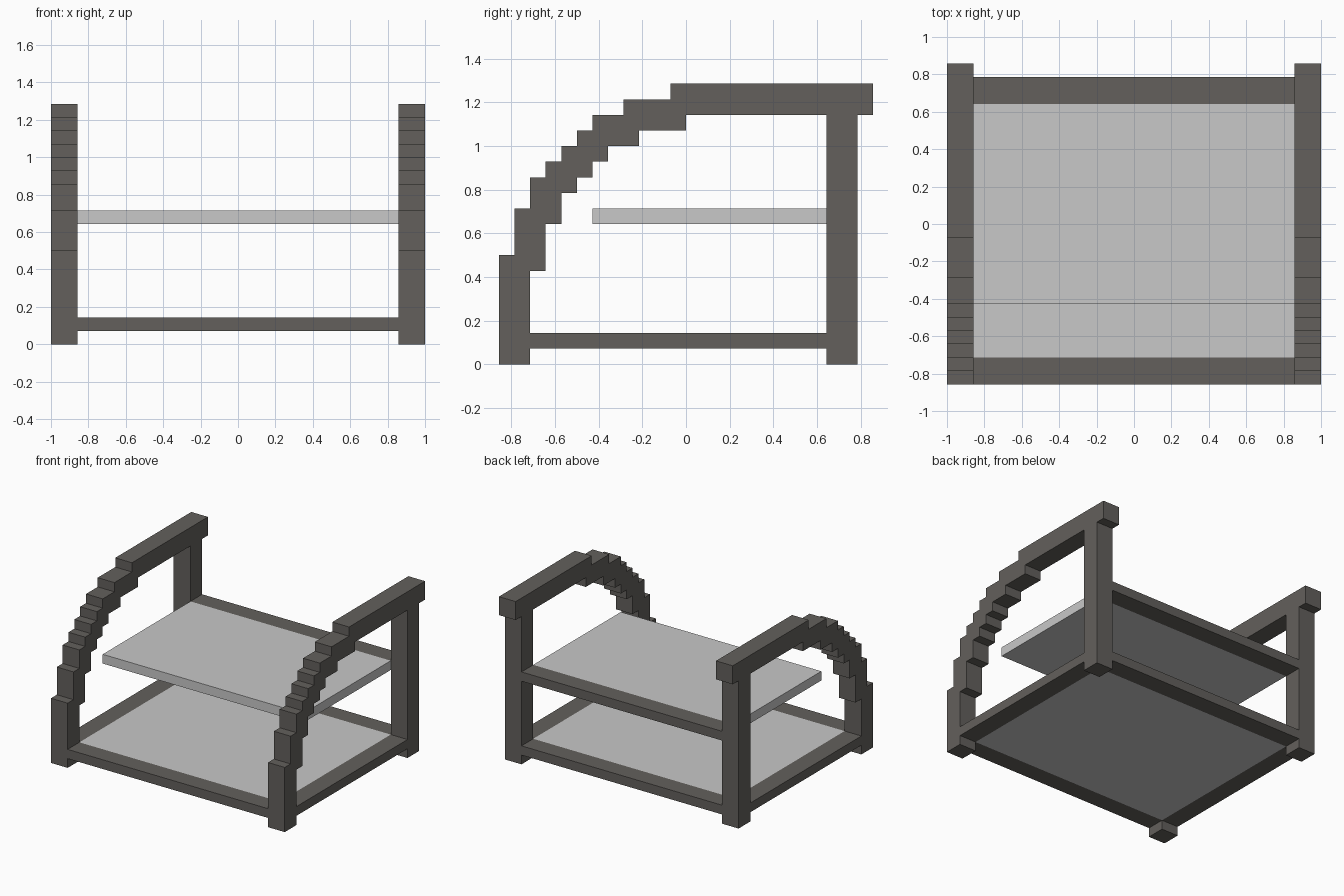
import bpy

if "Cube" in bpy.data.objects:
    bpy.data.objects.remove(bpy.data.objects["Cube"])

U = 1 / 14  # grid unit of the design


def material(name, rgb):
    m = bpy.data.materials.new(name)
    m.diffuse_color = (*rgb, 1)
    m.use_nodes = True
    m.node_tree.nodes["Principled BSDF"].inputs["Base Color"].default_value = m.diffuse_color
    return m


dark = material("dark frame grey", (0.125, 0.117, 0.107))
light = material("light panel grey", (0.577, 0.577, 0.577))


def make(name, verts, faces, mat):
    me = bpy.data.meshes.new(name)
    me.from_pydata([tuple(c * U for c in v) for v in verts], [], faces)
    me.materials.append(mat)
    ob = bpy.data.objects.new(name, me)
    bpy.context.collection.objects.link(ob)
    return ob


def prism(name, outline, x0, x1, mat):
    """Extrude a (y, z) outline, given counter-clockwise seen from +x."""
    n = len(outline)
    verts = [(x, y, z) for x in (x0, x1) for y, z in outline]
    faces = [tuple(reversed(range(n))), tuple(range(n, 2 * n))]
    faces += [(i, (i + 1) % n, n + (i + 1) % n, n + i) for i in range(n)]
    return make(name, verts, faces, mat)


def box(name, x, y, z, mat):
    return prism(name, [(y[0], z[0]), (y[1], z[0]), (y[1], z[1]), (y[0], z[1])], x[0], x[1], mat)


def stairs(steps, z):
    """Turn (y, next z) steps into stair corner points."""
    pts = []
    for y, znext in steps:
        pts += [(y, z), (y, znext)]
        z = znext
    return pts


# Stepped side frames: front leg curving into the armrest, plus the back leg
outer = stairs([(-12, 7), (-11, 10), (-10, 12), (-9, 13), (-8, 14), (-7, 15),
                (-6, 16), (-4, 17), (-1, 18)], 0)
inner = stairs([(-10, 6), (-9, 9), (-8, 11), (-7, 12), (-6, 13), (-5, 14),
                (-3, 15), (0, 16)], 0)
back = [(9, 16), (9, 0), (11, 0), (11, 16), (12, 16), (12, 18)]
outline = inner + back + outer[::-1]
for side, x0, x1 in (("left", -14, -12), ("right", 12, 14)):
    prism(side + "_side_frame", outline, x0, x1, dark)
    box(side + "_bottom_rail", (x0, x1), (-10, 9), (1, 2), dark)

# Cross rails
box("front_bottom_rail", (-12, 12), (-12, -10), (1, 2), dark)
box("back_bottom_rail", (-12, 12), (9, 11), (1, 2), dark)
box("back_shelf_rail", (-12, 12), (9, 11), (9, 10), dark)

# Panels
box("bottom_panel", (-12, 12), (-10, 9), (1, 2), light)
box("shelf_panel", (-12, 12), (-6, 9), (9, 10), light)
